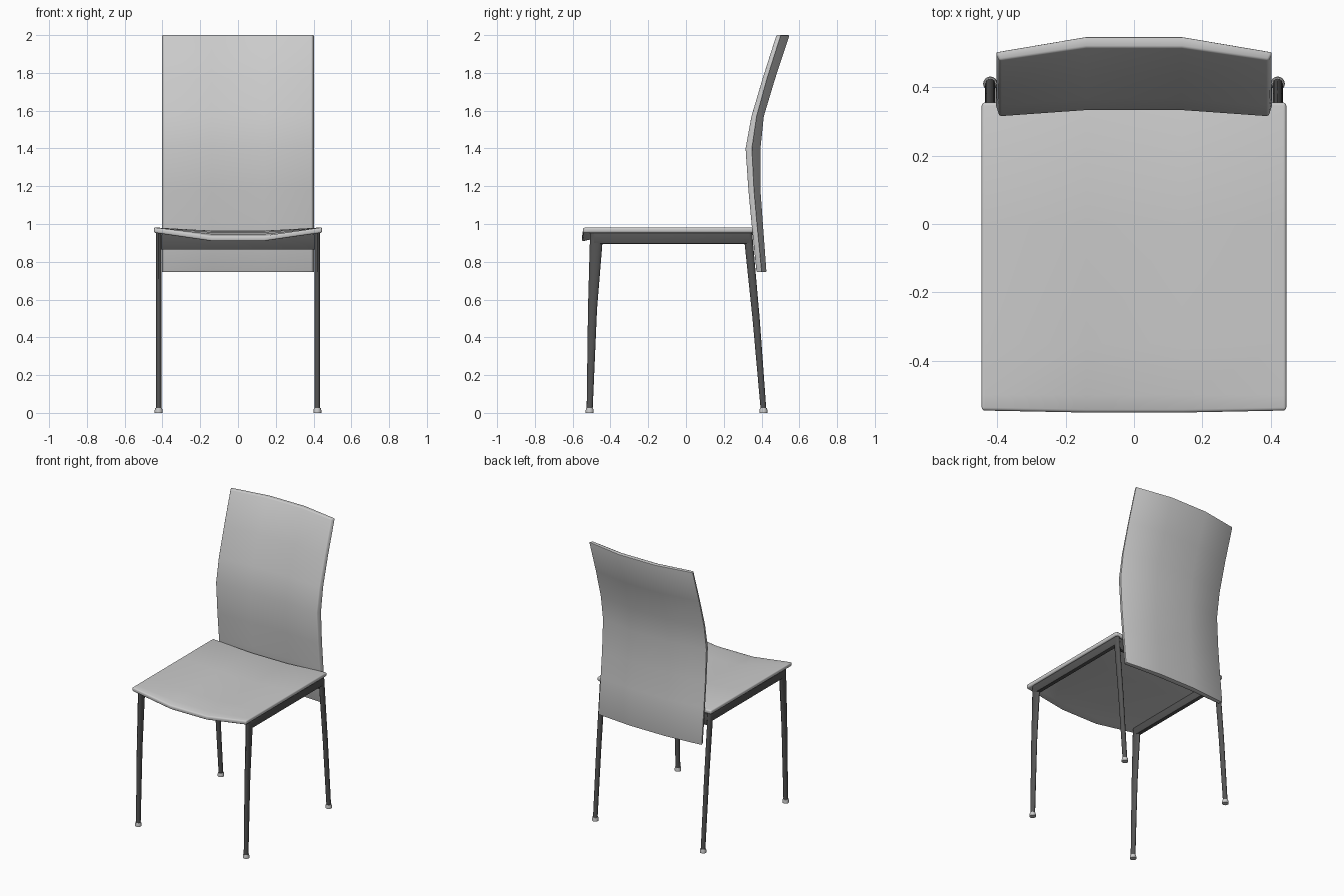
import bpy, bmesh, math

cube = bpy.data.objects.get("Cube")
if cube:
    bpy.data.objects.remove(cube)


def material(name, value):
    m = bpy.data.materials.new(name)
    m.use_nodes = True
    color = (value, value, value, 1)
    m.diffuse_color = color
    m.node_tree.nodes["Principled BSDF"].inputs["Base Color"].default_value = color
    return m


light_grey = material("light_grey", 0.6)
dark_grey = material("dark_grey", 0.09)


def loft(name, rings, mat, bevel=0.0, segments=2):
    """Skin closed rings of points, cap both ends, round the hard edges."""
    bm = bmesh.new()
    loops = [[bm.verts.new(p) for p in ring] for ring in rings]
    n = len(loops[0])
    for a, b in zip(loops, loops[1:]):
        for i in range(n):
            j = (i + 1) % n
            bm.faces.new((a[i], a[j], b[j], b[i]))
    # caps are split into strips for slabs, single faces for rods
    for ring in (loops[0], loops[-1]):
        if bevel and n == 8:
            for i in range(3):
                bm.faces.new((ring[i], ring[i + 1], ring[6 - i], ring[7 - i]))
        else:
            bm.faces.new(ring)
    bmesh.ops.recalc_face_normals(bm, faces=bm.faces)
    if bevel:
        hard = [e for e in bm.edges if e.calc_face_angle(0) > math.radians(50)]
        bmesh.ops.bevel(bm, geom=hard, offset=bevel, segments=segments,
                        profile=0.5, affect='EDGES', clamp_overlap=True)
    mesh = bpy.data.meshes.new(name)
    bm.to_mesh(mesh)
    bm.free()
    mesh.materials.append(mat)
    obj = bpy.data.objects.new(name, mesh)
    bpy.context.collection.objects.link(obj)
    bpy.ops.object.select_all(action='DESELECT')
    obj.select_set(True)
    bpy.context.view_layer.objects.active = obj
    bpy.ops.object.shade_smooth_by_angle(angle=math.radians(40))
    return obj


def ellipse(x, y, z, rx, ry, n=16):
    return [(x + rx * math.cos(2 * math.pi * i / n),
             y + ry * math.sin(2 * math.pi * i / n), z) for i in range(n)]


def box(name, x, y, z, mat, bevel):
    rings = [[(x[0], b, c), (x[1], b, c), (x[1], b, d), (x[0], b, d)]
             for b in y for c, d in [z]]
    return loft(name, rings, mat, bevel)


FLAT = 0.14  # half width of the flat middle strip of seat and backrest

# Seat: thin slab, dished in the middle and dropping at the front
rings = []
for y, sag in ((-0.545, 0.045), (-0.5, 0.035), (-0.35, 0.025), (0, 0.018), (0.355, 0.017)):
    bow = -0.006 if y < -0.52 else 0
    top = [(-0.445, y, 0.982), (-FLAT, y + bow, 0.982 - sag),
           (FLAT, y + bow, 0.982 - sag), (0.445, y, 0.982)]
    rings.append(top + [(px, py, pz - 0.028) for px, py, pz in reversed(top)])
loft("seat", rings, light_grey, 0.009, 3)

# Backrest: rows of height, front edge, front middle, back edge, back middle
rows = ((0.745, 0.373, 0.386, 0.402, 0.426),
        (1.0, 0.347, 0.361, 0.377, 0.407),
        (1.18, 0.330, 0.346, 0.361, 0.394),
        (1.4, 0.315, 0.333, 0.350, 0.394),
        (1.57, 0.346, 0.366, 0.375, 0.412),
        (1.77, 0.405, 0.430, 0.430, 0.472),
        (2.0, 0.478, 0.515, 0.503, 0.548))
rings = []
for z, fe, fm, be, bk in rows:
    rings.append([(-0.393, fe, z), (-FLAT, fm, z), (FLAT, fm, z), (0.393, fe, z),
                  (0.405, be, z), (FLAT, bk, z), (-FLAT, bk, z), (-0.405, be, z)])
loft("backrest", rings, light_grey, 0.006)

# Frame: side rails, tapered oval legs and feet, repeated on both sides
for side, s in (("left", 1), ("right", -1)):
    x = 0.42 * s
    box(f"{side}_rail", (x - 0.015, x + 0.015), (-0.49, 0.34), (0.895, 0.957), dark_grey, 0.006)
    front = ((0.02, -0.51, 0.016), (0.55, -0.495, 0.024), (0.88, -0.477, 0.033), (0.956, -0.473, 0.034))
    rear = ((0.02, 0.41, 0.015), (0.5, 0.371, 0.019), (0.956, 0.327, 0.023))
    for end, path in (("front", front), ("rear", rear)):
        loft(f"{end}_{side}_leg", [ellipse(x, y, z, 0.015, r) for z, y, r in path], dark_grey)
        y = path[0][1]
        loft(f"{end}_{side}_foot",
             [ellipse(x, y, z, r, r) for z, r in ((0, 0.021), (0.014, 0.021), (0.025, 0.018))],
             light_grey)

# Crossbar joining the rear legs below the seat
box("rear_crossbar", (-0.415, 0.415), (0.322, 0.348), (0.865, 0.945), dark_grey, 0.004)
